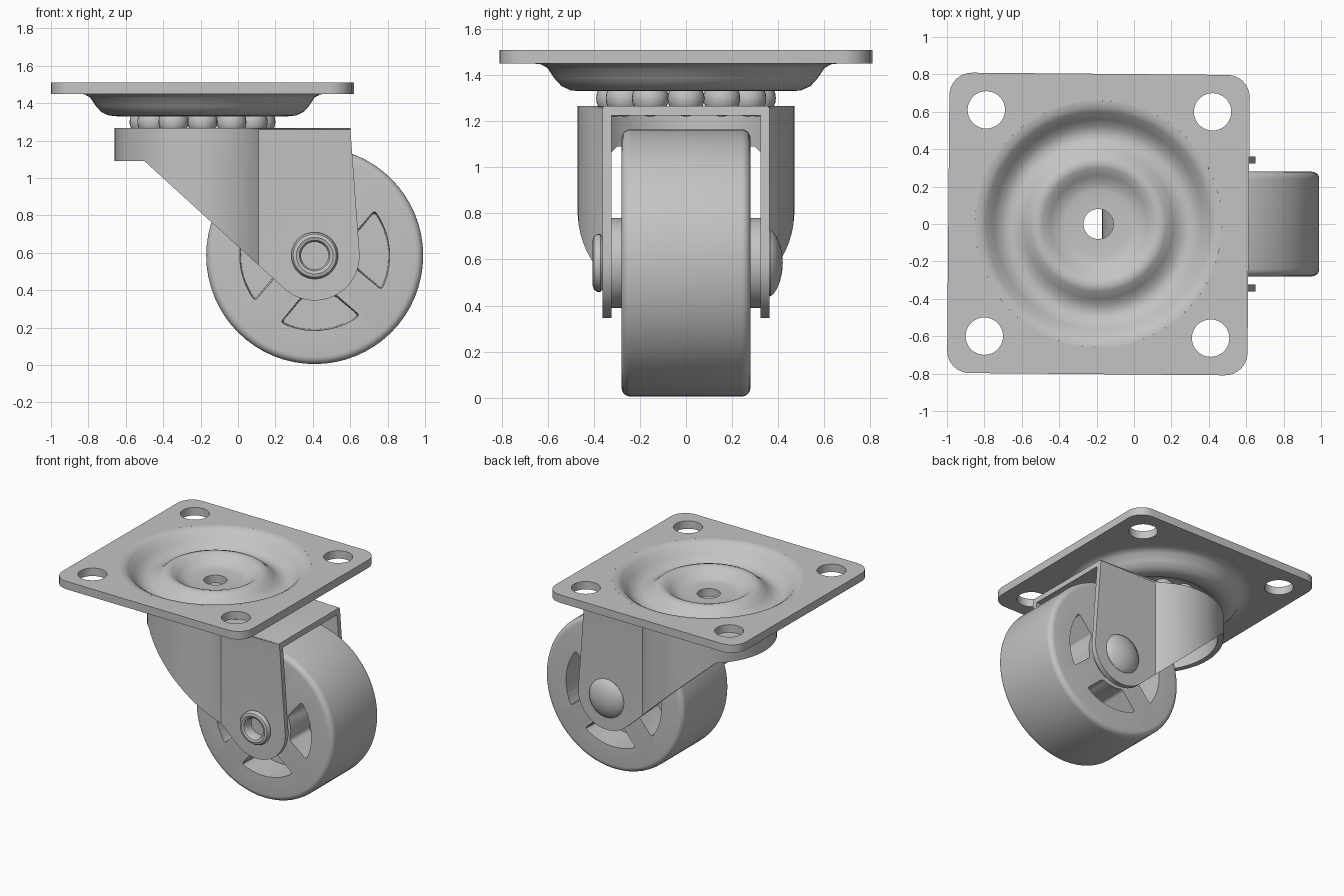
import bpy, bmesh
from math import sin, cos, asin, radians, pi, sqrt
from mathutils import Vector, Matrix

cube = bpy.data.objects.get("Cube")
if cube:
    bpy.data.objects.remove(cube, do_unlink=True)

GREY = (0.55, 0.55, 0.55, 1)
steel = bpy.data.materials.new("plain_grey")
steel.use_nodes = True
steel.diffuse_color = GREY
steel.node_tree.nodes["Principled BSDF"].inputs["Base Color"].default_value = GREY

SWIVEL = -0.19                    # x of the swivel axis
AXLE = Vector((0.41, 0, 0.585))   # wheel centre
SEGS = 64


def arc(cx, cy, r, a0, a1, n):
    """Points on an arc, angles in degrees."""
    steps = [radians(a0 + (a1 - a0) * i / n) for i in range(n + 1)]
    return [(cx + r * cos(a), cy + r * sin(a)) for a in steps]


def finish(bm, name, smooth=True):
    bmesh.ops.remove_doubles(bm, verts=bm.verts, dist=1e-4)
    bmesh.ops.recalc_face_normals(bm, faces=bm.faces)
    mesh = bpy.data.meshes.new(name)
    bm.to_mesh(mesh)
    bm.free()
    mesh.materials.append(steel)
    ob = bpy.data.objects.new(name, mesh)
    bpy.context.collection.objects.link(ob)
    if smooth:
        shade(ob)
    return ob


def shade(ob):
    bpy.ops.object.select_all(action='DESELECT')
    ob.select_set(True)
    bpy.context.view_layer.objects.active = ob
    bpy.ops.object.shade_smooth_by_angle(angle=radians(35))


def add_prism(bm, pts, lo, hi, axis='Z'):
    """Extrude an outline along z (points x, y) or along y (points x, z)."""
    def at(p, h):
        return (p[0], p[1], h) if axis == 'Z' else (p[0], h, p[1])
    a = [bm.verts.new(at(p, lo)) for p in pts]
    b = [bm.verts.new(at(p, hi)) for p in pts]
    bm.faces.new(a)
    bm.faces.new(b)
    for i in range(len(pts)):
        j = (i + 1) % len(pts)
        bm.faces.new((a[i], a[j], b[j], b[i]))
    return a, b


def prism(name, pts, lo, hi, axis='Z'):
    bm = bmesh.new()
    add_prism(bm, pts, lo, hi, axis)
    return finish(bm, name, False)


def lathe(name, profile, centre, axis='Z', closed=True):
    """Spin (radius, height) points round the z or y axis through centre."""
    bm = bmesh.new()
    centre = Vector(centre)
    vs = []
    for r, h in profile:
        offset = (r, 0, h) if axis == 'Z' else (r, h, 0)
        vs.append(bm.verts.new(centre + Vector(offset)))
    last = len(vs) if closed else len(vs) - 1
    es = [bm.edges.new((vs[i], vs[(i + 1) % len(vs)])) for i in range(last)]
    bmesh.ops.spin(bm, geom=vs + es, cent=centre, angle=2 * pi, steps=SEGS,
                   axis=(0, 0, 1) if axis == 'Z' else (0, 1, 0))
    return finish(bm, name)


def boolean(ob, tool, operation='DIFFERENCE'):
    mod = ob.modifiers.new("cut", 'BOOLEAN')
    mod.operation = operation
    mod.solver = 'EXACT'
    mod.object = tool
    bpy.ops.object.select_all(action='DESELECT')
    bpy.context.view_layer.objects.active = ob
    ob.select_set(True)
    bpy.ops.object.modifier_apply(modifier=mod.name)
    bpy.data.objects.remove(tool, do_unlink=True)


# Mounting plate with rounded corners, bolt holes and an opening for the dish
H, R = 0.803, 0.12
outline = []
for k, (sx, sy) in enumerate([(1, 1), (-1, 1), (-1, -1), (1, -1)]):
    outline += arc(sx * (H - R), sy * (H - R), R, 90 * k, 90 * k + 90, 8)
plate = prism("mounting_plate", outline, 1.45, 1.51)
bm = bmesh.new()
for x in (-0.605, 0.605):
    for y in (-0.605, 0.605):
        add_prism(bm, arc(x, y, 0.1, 0, 350, 35), 1.3, 1.6)
add_prism(bm, arc(0, 0, 0.66, 0, 360 - 360 / SEGS, SEGS - 1), 1.3, 1.6)
boolean(plate, finish(bm, "plate_cutter", False))
plate.data.transform(Matrix.Translation((SWIVEL, 0, 0))
                     @ Matrix.Rotation(radians(-0.5), 4, 'Z'))
shade(plate)

# Pressed dish in the middle of the plate
dish_top = [(0.08, 1.40), (0.18, 1.40), (0.22, 1.408), (0.26, 1.435),
            (0.30, 1.465), (0.33, 1.472), (0.36, 1.462), (0.40, 1.425),
            (0.44, 1.397), (0.48, 1.39), (0.52, 1.402), (0.56, 1.44),
            (0.60, 1.488), (0.63, 1.507), (0.66, 1.51)]
dish_under = [(0.66, 1.45), (0.63, 1.447), (0.60, 1.43), (0.57, 1.385),
              (0.54, 1.352), (0.50, 1.334), (0.46, 1.33), (0.41, 1.345),
              (0.36, 1.385), (0.30, 1.39), (0.24, 1.36), (0.18, 1.34),
              (0.08, 1.34)]
lathe("plate_dish", dish_top + dish_under, (SWIVEL, 0, 0))

# Ring of bearing balls
for i in range(12):
    a = radians(30 * i)
    bm = bmesh.new()
    bmesh.ops.create_uvsphere(bm, u_segments=24, v_segments=14, radius=0.08)
    spot = (SWIVEL + 0.31 * cos(a), 0.31 * sin(a), 1.30)
    bmesh.ops.translate(bm, verts=bm.verts, vec=spot)
    finish(bm, "bearing_ball_%d" % (i + 1))


# Fork: round cup running into two flat legs
def fork_plan(r, y, x_end):
    a = 180 / pi * asin(y / r)
    return arc(SWIVEL, 0, r, a, 360 - a, 48) + [(x_end, -y), (x_end, y)]


bm = bmesh.new()
low, top = add_prism(bm, fork_plan(0.47, 0.362, 0.75), 0.2, 1.267)
top_edges = [e for e in bm.edges if all(v.co.z > 1.2 for v in e.verts)]
bmesh.ops.bevel(bm, geom=top_edges, offset=0.015, segments=3, profile=0.5,
                affect='EDGES')
fork = finish(bm, "fork", False)
boolean(fork, prism("fork_hollow", fork_plan(0.43, 0.324, 0.9), 0.1, 1.225))
side = [(0.598, 1.3), (-0.8, 1.3), (-0.8, 1.09), (-0.5, 1.09)]
side += arc(AXLE.x, AXLE.z, 0.24, 227.5, 363, 24)
boolean(fork, prism("fork_side", side, -0.6, 0.6, 'Y'), 'INTERSECT')
boolean(fork, prism("pin_hole", arc(SWIVEL, 0, 0.1, 0, 350, 35), 1.1, 1.4))
boolean(fork, prism("rivet_hole", arc(AXLE.x, AXLE.z, 0.09, 0, 350, 35),
                    -0.5, -0.3, 'Y'))
shade(fork)

# Wheel with rounded shoulders
shoulder = arc(0.54, 0.24, 0.04, 0, 90, 5)
wheel_profile = ([(0, -0.28)] + [(r, -y) for r, y in reversed(shoulder)]
                 + shoulder + [(0, 0.28)])
wheel = lathe("wheel", wheel_profile, AXLE, 'Y', closed=False)

# Four pockets on each side, leaving straight spokes and a middle web
SPOKE, R_IN, R_OUT = 0.095, 0.235, 0.395
a_in = 45 - 180 / pi * asin(SPOKE / R_IN)
a_out = 45 - 180 / pi * asin(SPOKE / R_OUT)
pocket = arc(0, 0, R_OUT, -a_out, a_out, 10) + arc(0, 0, R_IN, a_in, -a_in, 8)
corners = [pocket[i] for i in (0, 10, 11, 19)]
bm = bmesh.new()
for side_sign in (-1, 1):
    for k in range(4):
        part = bmesh.new()
        inner, outer = add_prism(part, pocket, side_sign * 0.06,
                                 side_sign * 0.30, 'Y')
        mid = Vector((0.32, 0, 0))
        for v in outer:
            v.co.x = mid.x + (v.co.x - mid.x) * 1.08
            v.co.z *= 1.05
        rounded = []
        for i in (0, 10, 11, 19):
            rounded += [e for e in inner[i].link_edges if outer[i] in e.verts]
        bmesh.ops.bevel(part, geom=rounded, offset=0.018, segments=3,
                        profile=0.5, affect='EDGES')
        spin = Matrix.Translation(AXLE) @ Matrix.Rotation(
            -radians(5 + 90 * k), 4, 'Y')
        part.transform(spin)
        temp = bpy.data.meshes.new("pocket")
        part.to_mesh(temp)
        part.free()
        bm.from_mesh(temp)
        bpy.data.meshes.remove(temp)
boolean(wheel, finish(bm, "pocket_cutter", False))
shade(wheel)

# Hub, hollow rivet end and domed axle head
lathe("hub", [(0, -0.323), (0.195, -0.323), (0.195, 0.323), (0, 0.323)],
      AXLE, 'Y', closed=False)
lathe("hollow_rivet", [(0.073, -0.32), (0.073, -0.385), (0.082, -0.399),
                       (0.098, -0.405), (0.115, -0.4), (0.125, -0.385),
                       (0.125, -0.372), (0.115, -0.36), (0.09, -0.355),
                       (0.09, -0.32)], AXLE, 'Y')
lathe("axle_head", [(0, 0.42), (0.04, 0.417), (0.08, 0.408), (0.115, 0.393),
                    (0.138, 0.376), (0.145, 0.366), (0.14, 0.358),
                    (0, 0.358)], AXLE, 'Y', closed=False)
